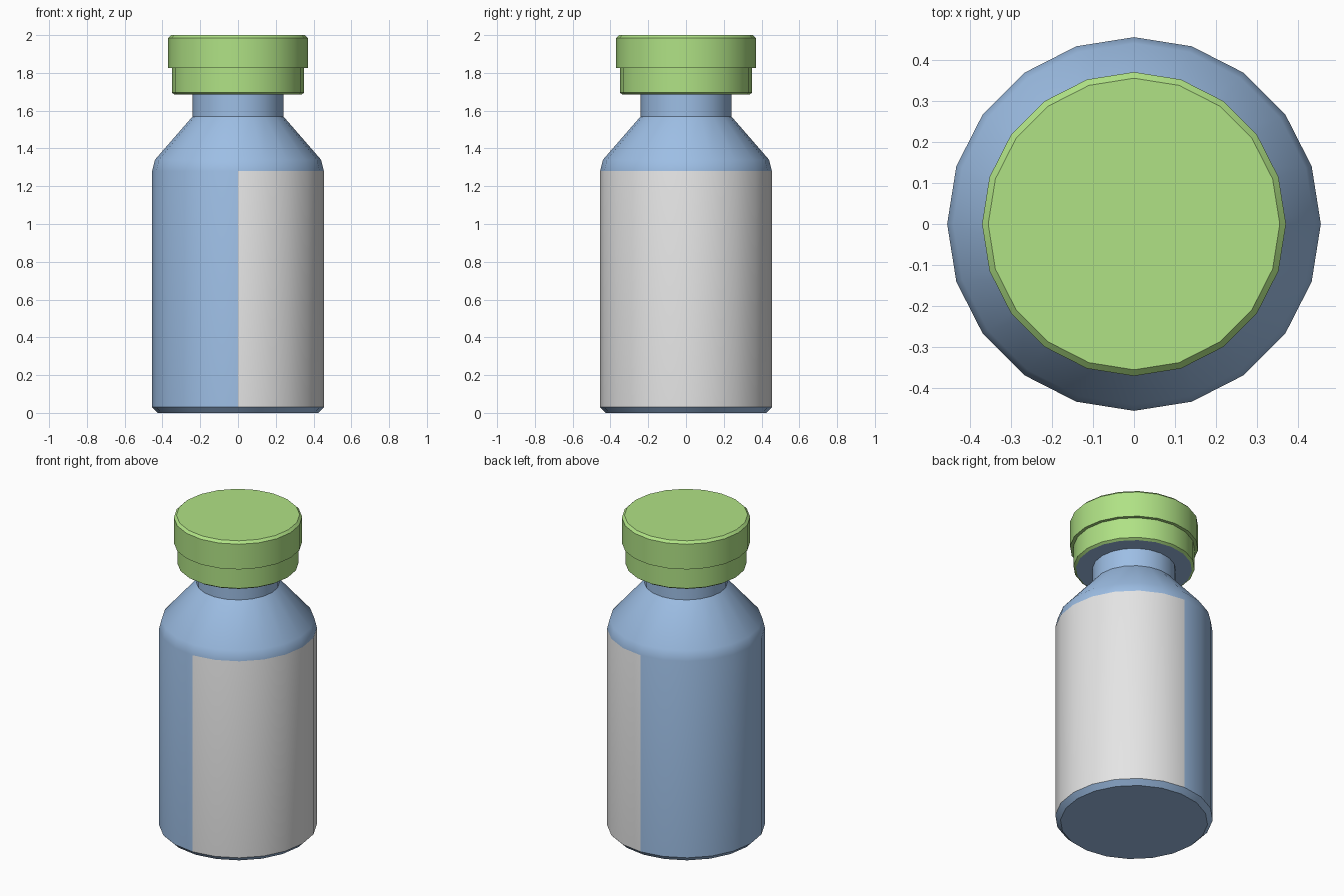
import bpy, bmesh, math

default = bpy.data.objects.get("Cube")
if default:
    bpy.data.objects.remove(default, do_unlink=True)

SIDES = 20


def material(name, rgb):
    mat = bpy.data.materials.new(name)
    mat.use_nodes = True
    colour = (*rgb, 1.0)
    mat.diffuse_color = colour
    mat.node_tree.nodes["Principled BSDF"].inputs["Base Color"].default_value = colour
    return mat


def lathe(name, profile, materials, close_bottom=False, close_top=False, paint=None):
    """Turn a (radius, height) profile around z; paint picks a material per face."""
    bm = bmesh.new()
    rings = []
    for radius, z in profile:
        ring = []
        for i in range(SIDES):
            a = math.tau * i / SIDES
            ring.append(bm.verts.new((radius * math.cos(a), radius * math.sin(a), z)))
        rings.append(ring)
    for low, high in zip(rings, rings[1:]):
        for i in range(SIDES):
            j = (i + 1) % SIDES
            bm.faces.new((low[i], low[j], high[j], high[i]))
    if close_bottom:
        bm.faces.new(rings[0][::-1])
    if close_top:
        bm.faces.new(rings[-1])
    if paint:
        for face in bm.faces:
            face.material_index = paint(face.calc_center_median())
    mesh = bpy.data.meshes.new(name)
    bm.to_mesh(mesh)
    bm.free()
    for mat in materials:
        mesh.materials.append(mat)
    obj = bpy.data.objects.new(name, mesh)
    bpy.context.collection.objects.link(obj)
    bpy.ops.object.select_all(action="DESELECT")
    obj.select_set(True)
    bpy.context.view_layer.objects.active = obj
    bpy.ops.object.shade_smooth_by_angle(angle=math.radians(35))
    return obj


blue = material("blue glass", (0.337, 0.515, 0.78))
grey = material("pale label", (0.78, 0.78, 0.78))
green = material("green cap", (0.434, 0.76, 0.235))

# Bottle with shoulder, neck and the flange under the cap; label wraps the +x half
WALL_LOW, WALL_HIGH = 0.03, 1.28
lathe(
    "bottle",
    [(0.425, 0), (0.455, WALL_LOW), (0.455, WALL_HIGH), (0.44, 1.34),
     (0.24, 1.57), (0.24, 1.685), (0.335, 1.685)],
    [blue, grey],
    close_bottom=True,
    paint=lambda c: int(c.x > 0 and WALL_LOW < c.z < WALL_HIGH),
)

# Stepped cap
lathe(
    "cap",
    [(0.335, 1.685), (0.35, 1.695), (0.35, 1.825), (0.37, 1.825),
     (0.37, 1.985), (0.355, 2.0)],
    [green],
    close_top=True,
)
